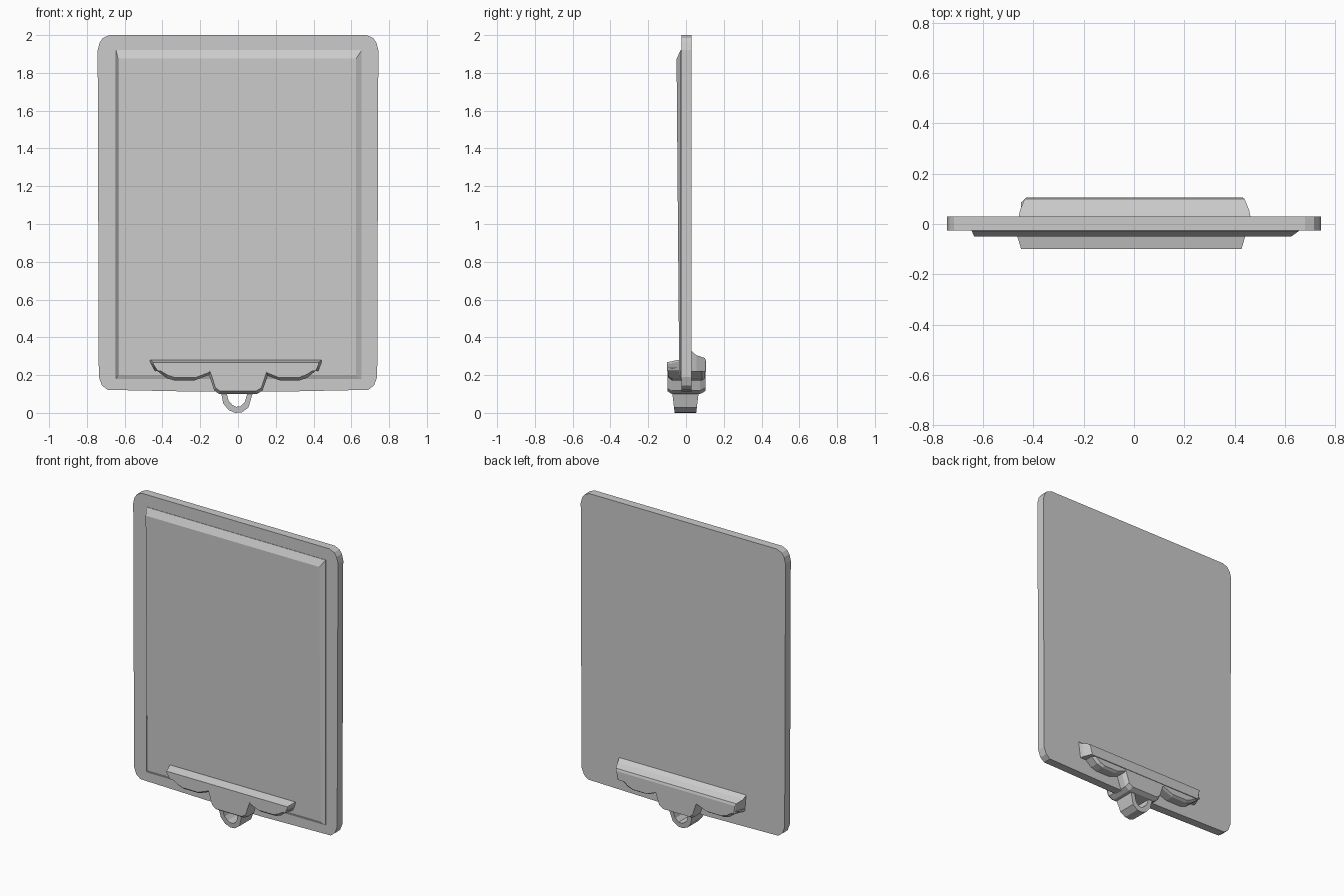
import bpy, bmesh, math


def loft(name, sections):
    """Join matching rings of 3D points into a closed flat-shaded solid."""
    bm = bmesh.new()
    rings = [[bm.verts.new(p) for p in s] for s in sections]
    n = len(rings[0])
    for a, b in zip(rings, rings[1:]):
        for i in range(n):
            j = (i + 1) % n
            bm.faces.new((a[i], a[j], b[j], b[i]))
    bm.faces.new(rings[0])
    bm.faces.new(rings[-1])
    bmesh.ops.recalc_face_normals(bm, faces=bm.faces)
    me = bpy.data.meshes.new(name)
    bm.to_mesh(me)
    bm.free()
    ob = bpy.data.objects.new(name, me)
    bpy.context.collection.objects.link(ob)
    return ob


def at_y(outline, y):
    return [(x, y, z) for x, z in outline]


def squeeze(outline, sx, dz_top, dz_low=0.0, mid=0.23):
    """Narrow an outline and pull its upper / lower points in height."""
    return [(x * sx, z - dz_top if z > mid else z + dz_low) for x, z in outline]


# Board with faceted round corners
half = [(0.0, 0.112), (0.20, 0.112), (0.69, 0.122), (0.72, 0.145), (0.737, 0.19),
        (0.743, 1.92), (0.733, 1.96), (0.715, 1.985), (0.68, 2.0)]
board = half + [(-x, z) for x, z in reversed(half[1:])]
loft("board", [at_y(board, -0.025), at_y(board, 0.03)])

# Paper stack, bevelled and a little thinner near the clip
loft("paper_stack", [
    [(-0.645, -0.02, 0.18), (0.655, -0.02, 0.18), (0.655, -0.02, 1.92), (-0.645, -0.02, 1.92)],
    [(-0.645, -0.028, 0.18), (0.655, -0.028, 0.18), (0.655, -0.028, 1.92), (-0.645, -0.028, 1.92)],
    [(-0.635, -0.036, 0.20), (0.625, -0.036, 0.20), (0.625, -0.05, 1.875), (-0.635, -0.05, 1.875)],
])

# Front jaw of the clip: long lip with sloping shoulders
lip = [(-0.465, 0.27), (-0.44, 0.222), (0.425, 0.222), (0.443, 0.27), (0.443, 0.28), (-0.465, 0.28)]
loft("clip_front_lip", [at_y(lip, -0.02), at_y(lip, -0.045),
                        at_y(squeeze(lip, 0.965, 0.012), -0.1)])

# Lower wings and centre block of the clip, front and back
wing = [(-0.45, 0.24), (-0.38, 0.185), (-0.34, 0.172), (-0.23, 0.172),
        (-0.155, 0.20), (-0.10, 0.24)]
for side, label in ((1, "left"), (-1, "right")):
    w = [(x * side * (1 if side > 0 else 0.96), z) for x, z in wing]
    loft("clip_front_wing_" + label, [at_y(w, -0.02), at_y(w, -0.075),
                                     at_y(squeeze(w, 0.98, 0, 0.015), -0.095)])
    loft("clip_back_wing_" + label, [at_y(w, 0.02), at_y(w, 0.085),
                                    at_y(squeeze(w, 0.96, 0, 0.01), 0.1)])

centre = [(-0.165, 0.24), (-0.15, 0.19), (-0.125, 0.118), (-0.10, 0.10),
          (0.10, 0.10), (0.13, 0.118), (0.155, 0.19), (0.17, 0.24)]
loft("clip_centre", [at_y(squeeze(centre, 0.95, 0, 0.015), -0.098), at_y(centre, -0.075),
                     at_y(centre, 0.075), at_y(squeeze(centre, 0.95, 0, 0.015), 0.102)])

# Back jaw with its sloped upper edge
back = [(-0.46, 0.335), (-0.45, 0.22), (0.45, 0.22), (0.465, 0.335)]
loft("clip_back_jaw", [at_y(back, 0.02),
                       at_y(squeeze(back, 0.985, 0.03), 0.055),
                       at_y(squeeze(back, 0.945, 0.045), 0.1),
                       at_y(squeeze(back, 0.93, 0.06), 0.105)])

# Hanging loop under the clip: an open faceted band
outer = [(-0.09, 0.11), (-0.078, 0.05), (-0.05, 0.015), (-0.015, 0.0),
         (0.02, 0.003), (0.055, 0.028), (0.08, 0.11)]
inner = [(0.052, 0.11), (0.035, 0.055), (0.012, 0.034),
         (-0.01, 0.032), (-0.03, 0.042), (-0.05, 0.065), (-0.062, 0.11)][::-1]
loft("hanging_loop", [
    [(ox, -0.06 - 0.12 * oz, oz), (ix, -0.06 - 0.12 * iz, iz),
     (ix, 0.054 + 0.12 * iz, iz), (ox, 0.054 + 0.12 * oz, oz)]
    for (ox, oz), (ix, iz) in zip(outer, inner)])
